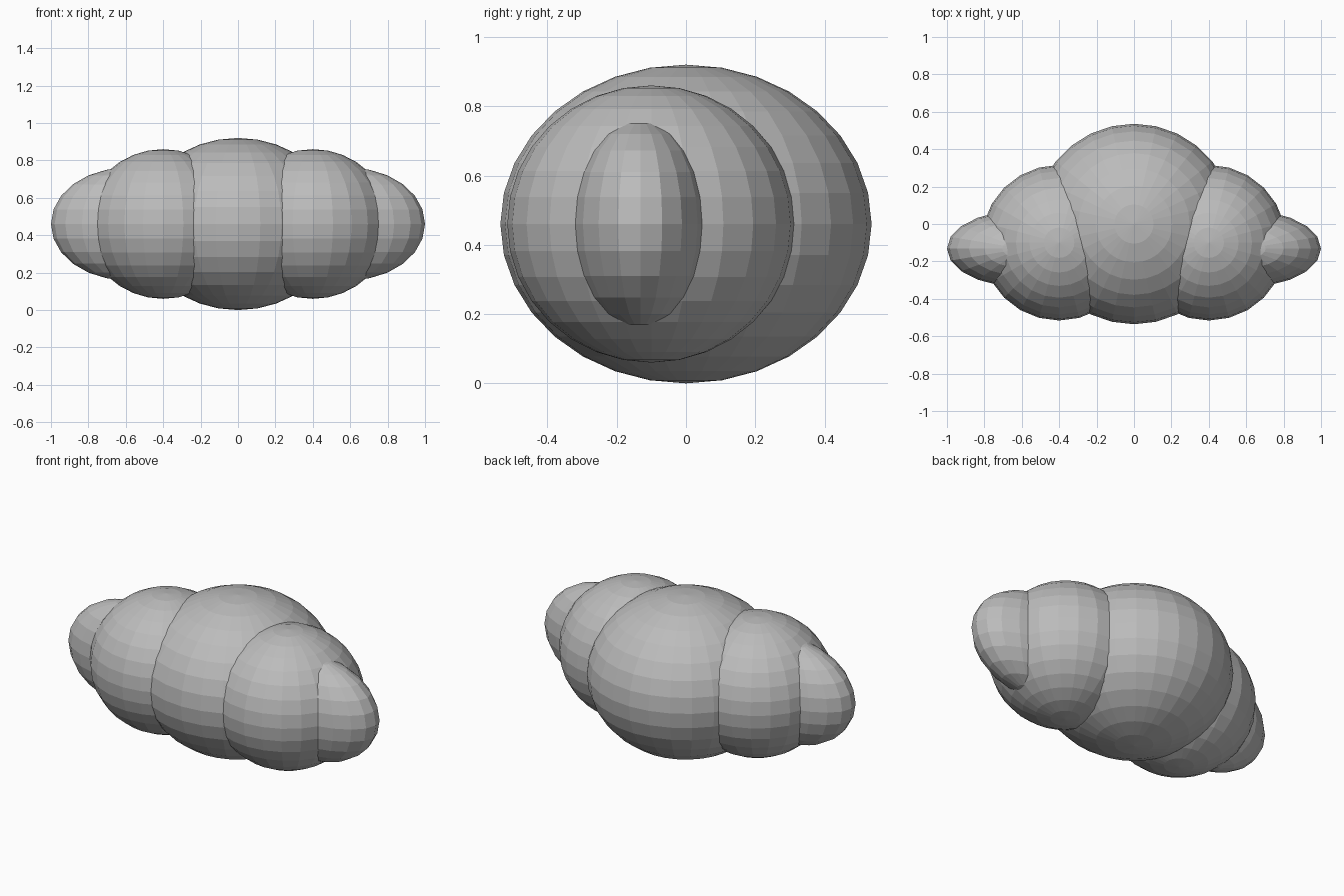
import bpy

if "Cube" in bpy.data.objects:
    bpy.data.objects.remove(bpy.data.objects["Cube"])

# One flat grey for the whole cloud
grey = bpy.data.materials.new("cloud_grey")
grey.diffuse_color = (0.5, 0.5, 0.5, 1)
grey.use_nodes = True
grey.node_tree.nodes["Principled BSDF"].inputs["Base Color"].default_value = grey.diffuse_color


def puff(name, centre, radii, segments, rings):
    """Flat-faced ellipsoid with vertical poles."""
    bpy.ops.mesh.primitive_uv_sphere_add(
        segments=segments, ring_count=rings, radius=1, location=centre)
    ob = bpy.context.object
    ob.name = name
    ob.scale = radii
    bpy.ops.object.transform_apply(location=False, rotation=False, scale=True)
    ob.data.materials.append(grey)
    return ob


# Large central puff
puff("centre_puff", (0, 0, 0.46), (0.536, 0.536, 0.46), 28, 16)

# Mirrored side puffs and small end puffs
for side, label in ((-1, "left"), (1, "right")):
    puff(label + "_puff", (side * 0.4, -0.1, 0.46), (0.416, 0.416, 0.4), 24, 16)
    puff(label + "_end_puff", (side * 0.6, -0.132, 0.46), (0.4, 0.205, 0.3), 20, 12)
